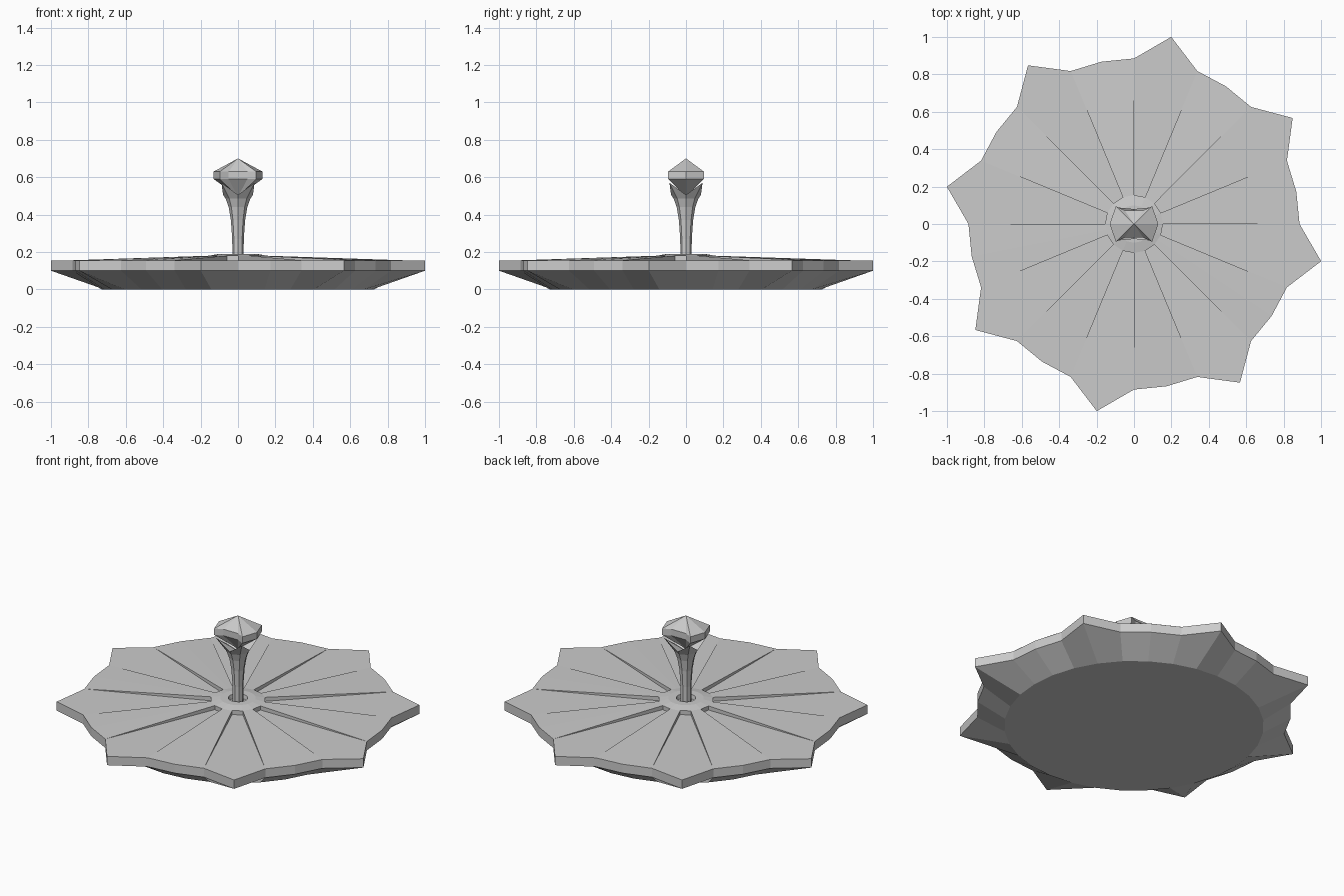
import bpy, bmesh, math

if "Cube" in bpy.data.objects:
    bpy.data.objects.remove(bpy.data.objects["Cube"])

grey = bpy.data.materials.new("plain_grey")
grey.diffuse_color = (0.6, 0.6, 0.6, 1)
grey.use_nodes = True
grey.node_tree.nodes["Principled BSDF"].inputs["Base Color"].default_value = grey.diffuse_color


def finish(name, bm):
    bmesh.ops.recalc_face_normals(bm, faces=bm.faces[:])
    me = bpy.data.meshes.new(name)
    bm.to_mesh(me)
    bm.free()
    me.materials.append(grey)
    ob = bpy.data.objects.new(name, me)
    bpy.context.collection.objects.link(ob)
    return ob


def ring(n, r, z, step=None):
    """Ring of n points; r and z may be functions of the index."""
    out = []
    for i in range(n):
        a = 2 * math.pi * i / n
        rr = r(i) if callable(r) else r
        zz = z(i) if callable(z) else z
        out.append((rr * math.cos(a), rr * math.sin(a), zz))
    return out


def bridge(bm, loops):
    """Skin consecutive closed loops; a one-point loop is an apex."""
    vs = [[bm.verts.new(p) for p in l] for l in loops]
    for a, b in zip(vs, vs[1:]):
        n = max(len(a), len(b))
        for i in range(n):
            j = (i + 1) % n
            if len(a) == 1:
                bm.faces.new((a[0], b[i], b[j]))
            elif len(b) == 1:
                bm.faces.new((a[i], a[j], b[0]))
            else:
                bm.faces.new((a[i], a[j], b[j], b[i]))


# Eight-pointed plate: 32 sided rim with a tip every fourth point
def rim(i):
    return 1.02 if i % 4 == 3 else 0.885


bm = bmesh.new()
bridge(bm, [[(0, 0, 0)], ring(32, 0.73, 0), ring(32, rim, 0.1),
            ring(32, rim, 0.155), [(0, 0, 0.155)]])
finish("plate", bm)

# Raised rays between the tips, sloping down to the rim
bm = bmesh.new()
for k in range(8):
    angles = [math.radians(45 * k + d) for d in (0, 11.25, 22.5)]
    inner = [(0.152 * math.cos(a), 0.152 * math.sin(a)) for a in angles]
    outer = [(0.885 * math.cos(a), 0.885 * math.sin(a)) for a in angles]
    low = [bm.verts.new((x, y, 0.152)) for x, y in inner]
    high = [bm.verts.new((x, y, 0.18)) for x, y in inner]
    edge = [bm.verts.new((x, y, 0.1555)) for x, y in outer]
    for i in range(2):
        bm.faces.new((high[i], edge[i], edge[i + 1], high[i + 1]))
        bm.faces.new((low[i], high[i], high[i + 1], low[i + 1]))
        bm.faces.new((low[i + 1], edge[i + 1], edge[i], low[i]))
    bm.faces.new((low[0], edge[0], high[0]))
    bm.faces.new((low[2], high[2], edge[2]))
finish("raised_rays", bm)

# Collar with a shallow recess around the stem
bm = bmesh.new()
bridge(bm, [[(0, 0, 0.15)], ring(16, 0.155, 0.15), ring(16, 0.155, 0.18),
            ring(16, 0.1, 0.19), ring(16, 0.055, 0.19),
            ring(16, 0.05, 0.165), [(0, 0, 0.165)]])
finish("collar", bm)

# Flaring stem ending in four prongs on the diagonals
bm = bmesh.new()
bridge(bm, [[(0, 0, 0.16)], ring(8, 0.03, 0.16), ring(8, 0.031, 0.27),
            ring(8, 0.038, 0.37), ring(8, 0.05, 0.44), ring(8, 0.066, 0.485),
            ring(8, lambda i: 0.125 if i % 2 else 0.08,
                 lambda i: 0.57 if i % 2 else 0.505),
            [(0, 0, 0.48)]])
finish("stem", bm)

# Faceted knob, with dented front and back
half = [(0.13, 0), (0.097, 0.095), (0.05, 0.073), (-0.05, 0.073), (-0.097, 0.095)]
outline = half + [(-x, -y) for x, y in half]
bm = bmesh.new()
bridge(bm, [[(0, 0, 0.495)], [(x, y, 0.59) for x, y in outline],
            [(x, y, 0.63) for x, y in outline], [(0, 0, 0.7)]])
finish("knob", bm)
